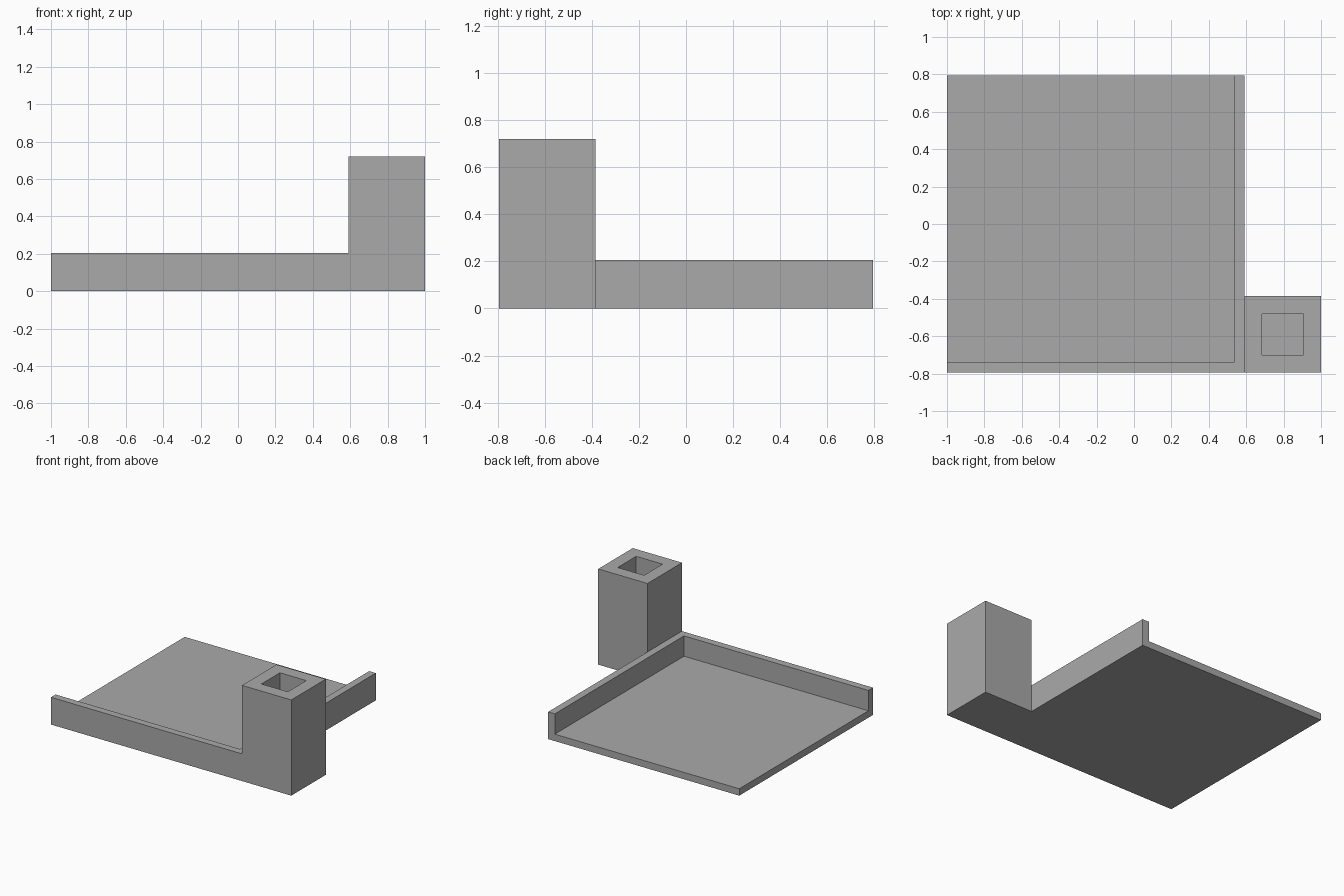
import bpy
import bmesh

cube = bpy.data.objects.get("Cube")
if cube:
    bpy.data.objects.remove(cube, do_unlink=True)

# Single grey material
COLOUR = (0.4, 0.4, 0.4, 1)
grey = bpy.data.materials.new("plain_grey")
grey.use_nodes = True
grey.diffuse_color = COLOUR
grey.node_tree.nodes["Principled BSDF"].inputs["Base Color"].default_value = COLOUR


def box(name, low, high):
    """Axis-aligned box between two opposite corners."""
    bm = bmesh.new()
    bmesh.ops.create_cube(bm, size=1)
    for v in bm.verts:
        v.co = [h if c > 0 else l for c, l, h in zip(v.co, low, high)]
    mesh = bpy.data.meshes.new(name)
    bm.to_mesh(mesh)
    bm.free()
    mesh.materials.append(grey)
    obj = bpy.data.objects.new(name, mesh)
    bpy.context.collection.objects.link(obj)
    return obj


def cut(target, low, high):
    """Subtract a box-shaped pocket and keep the cutter out of sight."""
    cutter = box(target.name + "_cutter", low, high)
    cutter.hide_render = True
    cutter.hide_viewport = True
    cutter.display_type = 'WIRE'
    mod = target.modifiers.new("pocket", 'BOOLEAN')
    mod.operation = 'DIFFERENCE'
    mod.solver = 'EXACT'
    mod.object = cutter


LEFT, JOIN, RIGHT = -1, 0.59, 1
FRONT, BACK = -0.795, 0.795
FLOOR, LIP, RIM, TOP = 0.052, 0.055, 0.205, 0.72
COLUMN_BACK, WALL = -0.385, 0.095

# Tray with a lip along the front and one side, open on the other two
tray = box("tray", (LEFT, FRONT, 0), (JOIN, BACK, RIM))
cut(tray, (LEFT - 1, FRONT + LIP, FLOOR), (JOIN - LIP, BACK + 1, RIM + 1))

# Square holder column with a deep pocket
column = box("holder_column", (JOIN, FRONT, 0), (RIGHT, COLUMN_BACK, TOP))
cut(column, (JOIN + WALL, FRONT + WALL, FLOOR),
    (RIGHT - WALL, COLUMN_BACK - WALL, TOP + 1))
